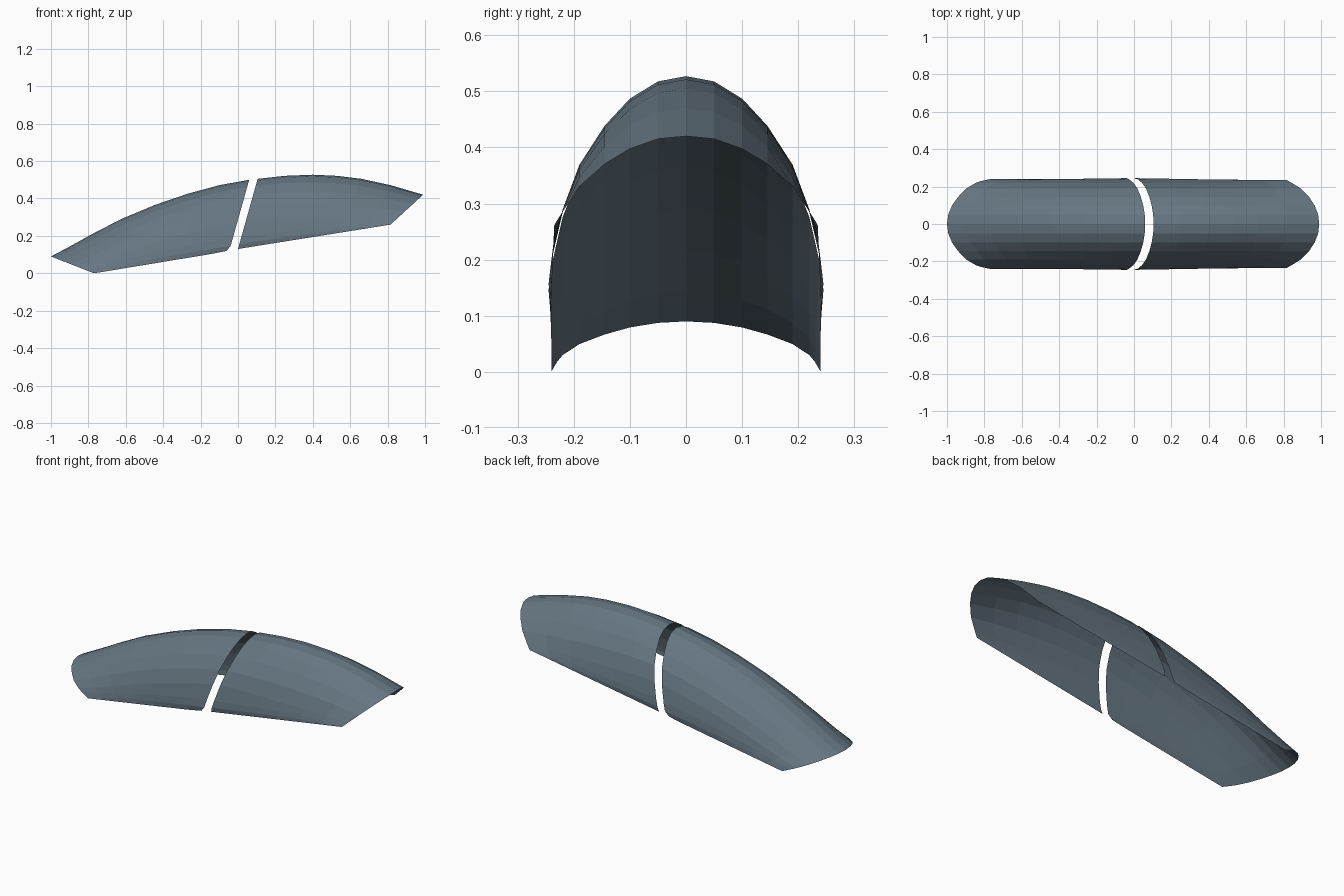
import bpy
from mathutils import Vector

cube = bpy.data.objects.get("Cube")
if cube:
    bpy.data.objects.remove(cube)

# Single slate paint
paint = bpy.data.materials.new("slate_grey_paint")
paint.use_nodes = True
colour = (0.13, 0.18, 0.22, 1)
paint.diffuse_color = colour
paint.node_tree.nodes["Principled BSDF"].inputs["Base Color"].default_value = colour

# Half sections from crown to lower edge: (half width, fraction of height)
MID = [(0, 1), (.05, .975), (.1, .9), (.145, .78), (.19, .61), (.22, .41),
       (.24, .18), (.245, .07), (.24, 0)]
FRONT_TIP = [(0, 1), (.05, .97), (.1, .88), (.145, .74), (.19, .55), (.22, .33),
             (.229, .21), (.235, .1), (.24, 0)]
REAR_TIP = [(0, 1), (.05, .97), (.1, .86), (.145, .69), (.19, .44), (.22, .16),
            (.226, .1), (.231, .05), (.235, 0)]


def shell(name, crown, low_start, low_end, start, end, lip=0):
    """Loft an open shell along a crown line and a straight lower edge."""
    verts, faces = [], []
    last = len(crown) - 1
    for i, (cx, cz) in enumerate(crown):
        u = i / last
        top = Vector((cx, 0, cz))
        low = Vector((low_start[0], 0, low_start[1])).lerp(
            Vector((low_end[0], 0, low_end[1])), u)
        half = []
        for (ya, ta), (yb, tb) in zip(start, end):
            p = low.lerp(top, ta + (tb - ta) * u)
            p.y = ya + (yb - ya) * u
            half.append(p)
        if i == last:
            half[-1].x -= lip
        mirrored = [Vector((p.x, -p.y, p.z)) for p in reversed(half[1:])]
        verts += mirrored + half
    n = 2 * len(start) - 1
    for i in range(last):
        for j in range(n - 1):
            a = i * n + j
            faces.append((a, a + n, a + n + 1, a + 1))
    mesh = bpy.data.meshes.new(name)
    mesh.from_pydata(verts, [], faces)
    mesh.materials.append(paint)
    obj = bpy.data.objects.new(name, mesh)
    bpy.context.collection.objects.link(obj)


# Low, sloping half of the fender
shell("front_fender_shell",
      [(-1, .09), (-.9, .143), (-.77, .215), (-.62, .292), (-.44, .367),
       (-.27, .425), (-.1, .471), (.06, .5)],
      (-.77, 0), (-.047, .119), FRONT_TIP, MID, lip=.015)

# High, arched half of the fender
shell("rear_fender_shell",
      [(.105, .505), (.25, .521), (.4, .527), (.53, .521), (.66, .505),
       (.82, .47), (.99, .42)],
      (0, .13), (.815, .26), MID, REAR_TIP)
